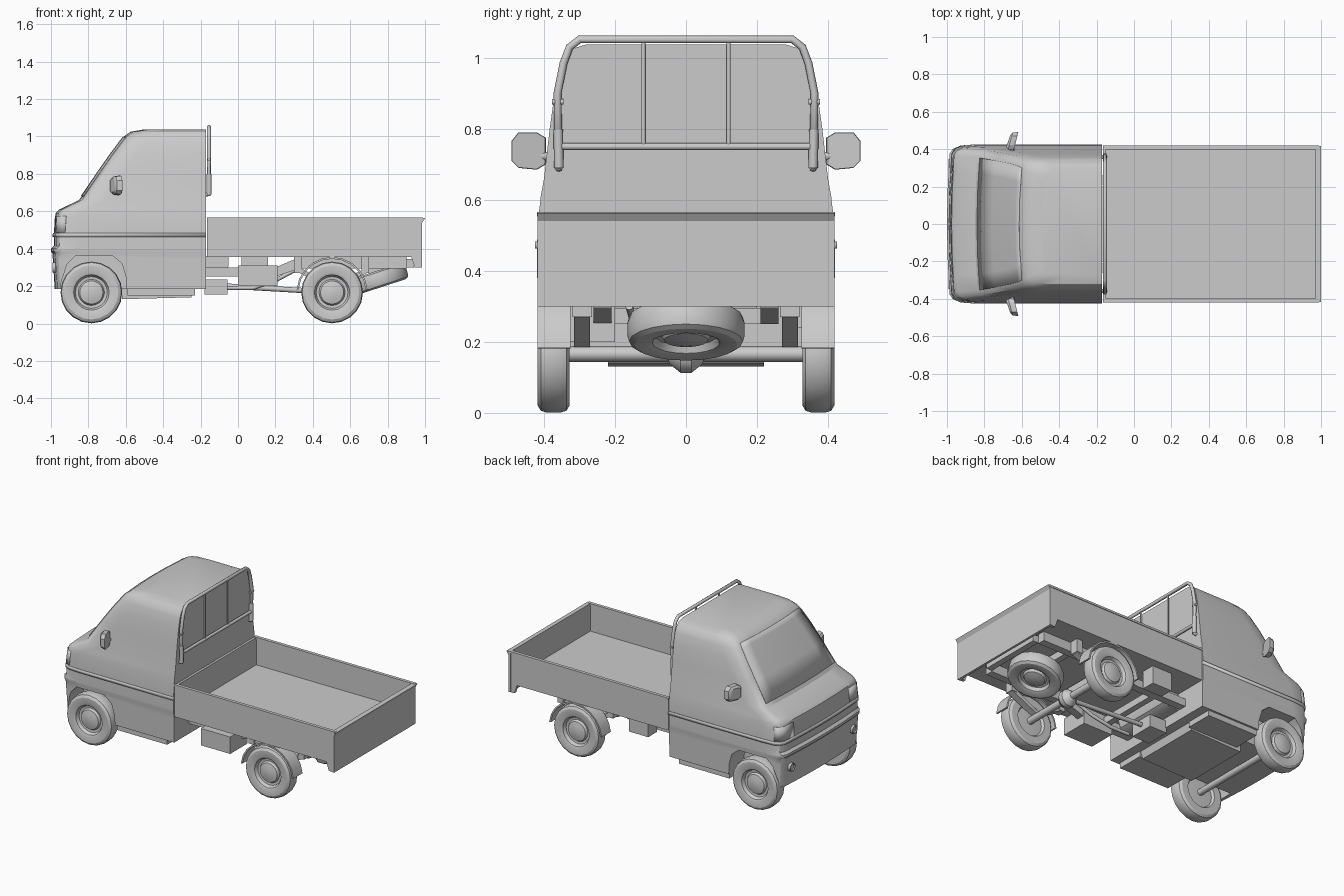
import bpy, bmesh, math
from mathutils import Matrix

if "Cube" in bpy.data.objects:
    bpy.data.objects.remove(bpy.data.objects["Cube"])


def mesh(name, verts, faces, angle=30):
    me = bpy.data.meshes.new(name)
    me.from_pydata(verts, [], faces)
    bm = bmesh.new()
    bm.from_mesh(me)
    bmesh.ops.remove_doubles(bm, verts=bm.verts, dist=1e-5)
    bmesh.ops.recalc_face_normals(bm, faces=bm.faces)
    bm.to_mesh(me)
    bm.free()
    ob = bpy.data.objects.new(name, me)
    bpy.context.collection.objects.link(ob)
    smooth(ob, angle)
    return ob


def smooth(ob, angle=30):
    bpy.ops.object.select_all(action='DESELECT')
    bpy.context.view_layer.objects.active = ob
    ob.select_set(True)
    bpy.ops.object.shade_smooth_by_angle(angle=math.radians(angle))


def loft(name, rings, closed=True, caps=True, angle=30):
    n = len(rings[0])
    verts = [p for r in rings for p in r]
    faces = [(i * n + j, i * n + (j + 1) % n, (i + 1) * n + (j + 1) % n, (i + 1) * n + j)
             for i in range(len(rings) - 1) for j in range(n if closed else n - 1)]
    if caps:
        faces += [tuple(range(n)), tuple(range(len(verts) - n, len(verts)))]
    return mesh(name, verts, faces, angle)


def prism(name, pts, y0, y1):
    return loft(name, [[(x, y, z) for x, z in pts] for y in (y0, y1)])


def box(name, x0, x1, y0, y1, z0, z1):
    return prism(name, [(x0, z0), (x1, z0), (x1, z1), (x0, z1)], min(y0, y1), max(y0, y1))


def tube(name, pts, r):
    cu = bpy.data.curves.new(name, 'CURVE')
    cu.dimensions = '3D'
    cu.bevel_depth, cu.bevel_resolution, cu.use_fill_caps = r, 2, True
    sp = cu.splines.new('POLY')
    sp.points.add(len(pts) - 1)
    for p, c in zip(sp.points, pts):
        p.co = (*c, 1)
    ob = bpy.data.objects.new(name, cu)
    bpy.context.collection.objects.link(ob)
    return ob


def lathe(name, prof, n=20):
    # revolve (radius, y) points around the y axis
    return loft(name, [[(r * math.cos(2 * math.pi * k / n), y, r * math.sin(2 * math.pi * k / n))
                        for k in range(n)] for r, y in prof], caps=False)


# Cab: horizontal slices given as height, front x, half width
LEVELS = [(.185, -.98, .413), (.34, -.99, .417), (.375, -.992, .418), (.385, -1.0, .42),
          (.40, -1.0, .42), (.415, -.985, .42), (.47, -.985, .42), (.56, -.98, .415),
          (.59, -.975, .411), (.61, -.955, .409), (.66, -.85, .40), (.80, -.755, .384),
          (.90, -.685, .370), (.97, -.633, .355), (1.0, -.61, .343), (1.025, -.575, .322),
          (1.038, -.50, .28)]
BACK = -.17


def plan(z):
    for a, b in zip(LEVELS, LEVELS[1:]):
        if z <= b[0]:
            t = (z - a[0]) / (b[0] - a[0])
            break
    f, w = (a[i] + t * (b[i] - a[i]) for i in (1, 2))
    half = [(BACK, w), (f + .14, w), (f + .06, w - .006), (f + .03, w - .02),
            (f + .014, w - .045), (f + .009, w - .13), (f + .003, w * .4), (f, 0)]
    return [(x, y, z) for x, y in half] + [(x, -y, z) for x, y in half[-2::-1]]


def panel(name, heights, i0, i1, thick):
    ob = loft(name, [plan(z)[i0:i1 + 1] for z in heights], closed=False, caps=False)
    m = ob.modifiers.new('thickness', 'SOLIDIFY')
    m.thickness, m.offset = thick, 0
    return ob


cab = loft('cab', [plan(l[0]) for l in LEVELS])
arch = [(-.955, .1), (-.945, .22), (-.915, .315), (-.87, .362), (-.67, .362),
        (-.62, .32), (-.6, .25), (-.592, .1)]
for s in (1, -1):
    cutter = prism('arch_cutter', arch, *sorted((s * .26, s * .6)))
    m = cab.modifiers.new('arch', 'BOOLEAN')
    m.operation, m.object, m.solver = 'DIFFERENCE', cutter, 'EXACT'
    bpy.context.view_layer.objects.active = cab
    bpy.ops.object.modifier_apply(modifier=m.name)
    bpy.data.objects.remove(cutter)
smooth(cab)

# Panels on the cab skin
panel('windshield', (.68, .80, .90, .97, .995), 4, 10, .008)
panel('belt_trim', (.463, .483), 0, 14, .012)
panel('left_headlight', (.487, .575), 2, 5, .01)
panel('right_headlight', (.487, .575), 9, 12, .01)

# Cab floor tub
prism('cab_floor', [(-.62, .13), (-.25, .14), (-.23, .20), (-.62, .20)], -.22, .22)
for s in (1, -1):
    box('sill', -.592, -.23, s * .22, s * .40, .15, .19)

# Fog lamps and door mirrors
for s in (1, -1):
    fog = lathe('fog_lamp', [(0, -.02), (.027, -.02), (.027, .008), (.021, .008), (.018, .002), (0, .004)], 16)
    fog.matrix_world = Matrix.Translation((-.985, s * .32, .30)) @ Matrix.Rotation(math.pi / 2, 4, 'Z')
    shape = [(.395, .70), (.42, .685), (.472, .69), (.492, .71), (.492, .765), (.472, .79), (.42, .79), (.395, .775)]
    cy, cz = .445, .738
    rings = [[(x - (y - cy) * -.25, s * (cy + (y - cy) * k), cz + (z - cz) * k) for y, z in shape]
             for x, k in ((-.672, .7), (-.66, .92), (-.635, 1), (-.63, .97))]
    loft('door_mirror', rings)
    tube('mirror_arm', [(-.65, s * .37, .72), (-.65, s * .42, .725)], .012)

# Cargo bed
box('bed_floor', -.165, .98, -.405, .405, .355, .385)
box('bed_front_wall', -.165, -.15, -.415, .415, .355, .563)
prism('tailgate', [(.97, .30), (.985, .30), (.985, .54), (1.0, .563), (.97, .565)], -.418, .418)
for s in (1, -1):
    box('bed_side_wall', -.165, .985, s * .402, s * .416, .355, .56)
    box('bed_side_rail', -.165, .99, s * .399, s * .42, .553, .566)
    prism('tail_skirt', [(.925, .36), (.945, .30), (.98, .30), (.98, .36)], *sorted((s * .395, s * .416)))

# Rack behind the cab
half = [(.358, .69), (.362, .90), (.345, .985), (.328, 1.03), (.30, 1.052)]
path = [(-.17, .358, .69)] + [(-.155, y, z) for y, z in half + [(-y, z) for y, z in half[::-1]]] + [(-.17, -.358, .69)]
tube('rack_hoop', path, .011)
tube('rack_crossbar', [(-.155, -.36, .75), (-.155, .36, .75)], .010)
for s in (1, -1):
    tube('rack_bar', [(-.155, s * .12, .75), (-.155, s * .12, 1.05)], .006)
    tube('rack_clamp', [(-.155, s * .345, .876), (-.155, s * .378, .876)], .008)
    tube('rack_foot', [(-.155, s * .358, .69), (-.155, s * .36, .80)], .0135)

# Wheels
WHEEL = [(0, -.035), (.09, -.03), (.10, -.045), (.145, -.045), (.160, -.036), (.165, -.02), (.165, .02),
         (.160, .036), (.145, .045), (.105, .045), (.095, .040), (.085, .02), (.070, .018),
         (.062, .032), (.03, .040), (0, .042)]
for s in (1, -1):
    for name, x in (('front_wheel', -.784), ('rear_wheel', .503)):
        w = lathe(name, WHEEL)
        w.matrix_world = Matrix.Translation((x, s * .373, .166)) @ Matrix.Rotation(0 if s > 0 else math.pi, 4, 'Z')
spare = lathe('spare_wheel', WHEEL)
spare.matrix_world = (Matrix.Translation((.745, 0, .235)) @ Matrix.Rotation(math.radians(-18), 4, 'Y')
                      @ Matrix.Rotation(-math.pi / 2, 4, 'X'))
box('spare_carrier', .70, .80, -.03, .03, .25, .36)

# Rear mudguards, springs, chassis rails
arc = [math.radians(a) for a in range(5, 176, 17)]
guard = [(.503 + .19 * math.cos(a), .166 + .19 * math.sin(a)) for a in arc]
guard += [(.503 + .18 * math.cos(a), .166 + .18 * math.sin(a)) for a in arc[::-1]]
for s in (1, -1):
    prism('rear_mudguard', guard, *sorted((s * .325, s * .418)))
    prism('leaf_spring', [(.31, .30), (.33, .30), (.50, .205), (.67, .29), (.69, .29), (.69, .27),
                          (.50, .18), (.31, .28)], *sorted((s * .27, s * .315)))
    for x in (.32, .68):
        box('spring_hanger', x - .02, x + .02, s * .265, s * .32, .27, .36)
    prism('chassis_rail', [(-.18, .25), (.20, .25), (.33, .295), (.90, .295), (.90, .355), (.33, .355),
                           (.20, .30), (-.18, .30)], *sorted((s * .21, s * .26)))
for x in (.02, .34, .66, .90):
    z = .25 if x < .2 else .30
    box('cross_member', x, x + .04, -.21, .21, z, z + .045)

# Axles, differential and drive shaft
tube('rear_axle', [(.503, -.34, .166), (.503, .34, .166)], .022)
tube('front_axle', [(-.784, -.34, .166), (-.784, .34, .166)], .02)
lathe('differential', [(0, -.06), (.03, -.045), (.055, -.015), (.055, .015), (.03, .045), (0, .06)],
      14).location = (.503, 0, .166)
tube('drive_shaft', [(-.06, 0, .20), (.46, 0, .17)], .014)

# Boxes hung beneath the bed
box('gearbox', -.18, -.055, -.08, .08, .155, .235)
prism('engine_cover', [(-.18, .25), (-.10, .25), (-.065, .27), (-.05, .31), (-.05, .36), (-.18, .36)], -.20, .20)
box('fuel_tank', 0, .21, -.38, -.20, .20, .31)
box('battery_box', .02, .16, .27, .36, .24, .355)
tube('exhaust', [(-.06, -.12, .19), (.08, -.12, .19), (.20, -.14, .23), (.33, -.16, .30)], .011)
